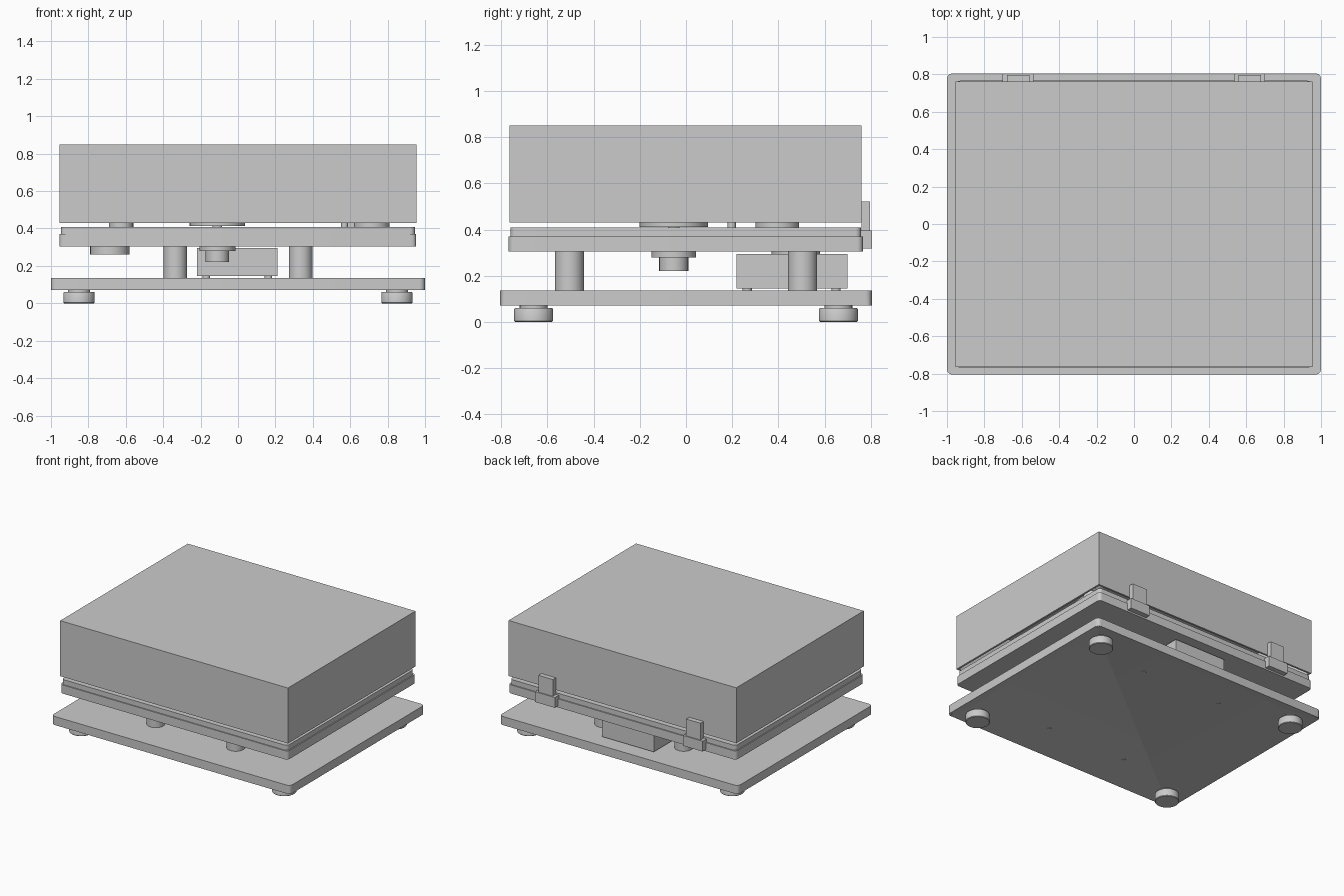
import bpy, bmesh
from math import radians
from mathutils import Vector

if "Cube" in bpy.data.objects:
    bpy.data.objects.remove(bpy.data.objects["Cube"])


def finish(name, bm):
    mesh = bpy.data.meshes.new(name)
    bmesh.ops.recalc_face_normals(bm, faces=bm.faces)
    bm.to_mesh(mesh)
    bm.free()
    obj = bpy.data.objects.new(name, mesh)
    bpy.context.collection.objects.link(obj)
    bpy.context.view_layer.objects.active = obj
    for o in bpy.context.selected_objects:
        o.select_set(False)
    obj.select_set(True)
    bpy.ops.object.shade_smooth_by_angle(angle=radians(35))
    return obj


def slab(name, x, y, z, corner=0, groove=None):
    """Box from (min, max) pairs, with optional rounded vertical edges and a recessed underside."""
    bm = bmesh.new()
    bmesh.ops.create_cube(bm, size=1)
    for v in bm.verts:
        v.co = [sum(r) / 2 + c * (r[1] - r[0]) for r, c in zip((x, y, z), v.co)]
    if corner:
        edges = [e for e in bm.edges if abs(e.verts[0].co.z - e.verts[1].co.z) > 1e-4]
        bmesh.ops.bevel(bm, geom=edges, offset=corner, segments=6, profile=0.5, affect='EDGES')
    if groove:
        bm.normal_update()
        under = [f for f in bm.faces if f.normal.z < -0.9]
        bmesh.ops.inset_region(bm, faces=under, thickness=groove)
        for v in {v for f in under for v in f.verts}:
            v.co.z += 0.006
    return finish(name, bm)


def turned(name, profile, loc, segments=48):
    """Solid of revolution from (radius, z) points, closed on the axis."""
    bm = bmesh.new()
    pts = [(0, profile[0][1])] + profile + [(0, profile[-1][1])]
    vs = [bm.verts.new((r, 0, z)) for r, z in pts]
    edges = [bm.edges.new(p) for p in zip(vs, vs[1:])]
    bmesh.ops.spin(bm, geom=vs + edges, axis=(0, 0, 1), cent=(0, 0, 0),
                   angle=radians(360), steps=segments)
    bmesh.ops.remove_doubles(bm, verts=bm.verts, dist=1e-5)
    obj = finish(name, bm)
    obj.location = (*loc, 0)
    return obj


def rod(name, a, b, radius):
    a, b = Vector(a), Vector(b)
    bm = bmesh.new()
    bmesh.ops.create_cone(bm, cap_ends=True, segments=24, radius1=radius,
                          radius2=radius, depth=(b - a).length)
    obj = finish(name, bm)
    obj.location = (a + b) / 2
    obj.rotation_euler = (b - a).to_track_quat('Z', 'Y').to_euler()
    return obj


# Lower base, feet, pillars and the screw heads under them
slab("lower_base", (-1, 1), (-0.805, 0.805), (0.07, 0.135), 0.03, 0.06)
for sx in (-1, 1):
    for sy in (-1, 1):
        turned("foot", [(0.08, 0), (0.084, 0.004), (0.084, 0.055), (0.081, 0.06),
                        (0.06, 0.06), (0.06, 0.08)], (sx * 0.85, sy * 0.66))
        turned("pillar", [(0.063, 0.133), (0.063, 0.307)], (sx * 0.335, sy * 0.505))
        turned("screw_head", [(0.013, 0.073), (0.013, 0.078)], (sx * 0.335, sy * 0.505), 16)

# Power supply box on four small feet
slab("power_box", (-0.22, 0.212), (0.218, 0.70), (0.145, 0.295))
for x in (-0.17, 0.163):
    for y in (0.265, 0.65):
        turned("power_box_foot", [(0.02, 0.134), (0.02, 0.146)], (x, y), 24)

# Plinth in two layers
slab("plinth", (-0.955, 0.953), (-0.768, 0.766), (0.305, 0.37), 0.025)
slab("deck", (-0.947, 0.945), (-0.76, 0.758), (0.37, 0.408), 0.025)

# Bearing, platter and spindle
centre = (-0.11, -0.053)
turned("bearing", [(0.063, 0.22), (0.063, 0.28), (0.096, 0.28), (0.096, 0.306)], centre)
turned("sub_platter", [(0.025, 0.405), (0.025, 0.412), (0.148, 0.412), (0.148, 0.45)], centre)
turned("platter", [(0.59, 0.445), (0.6, 0.455), (0.6, 0.53), (0.59, 0.54)], centre, 96)
turned("spindle", [(0.014, 0.53), (0.014, 0.58), (0.006, 0.59)], centre, 24)

# Motor below the deck, pulley above
turned("motor", [(0.105, 0.262), (0.105, 0.306)], (-0.685, 0.475))
turned("pulley", [(0.065, 0.406), (0.065, 0.43), (0.04, 0.43), (0.04, 0.52)], (-0.625, 0.415))

# Tonearm
pivot = (0.715, 0.395)
turned("tonearm_base", [(0.095, 0.406), (0.095, 0.45), (0.055, 0.45), (0.055, 0.6)], pivot)
turned("arm_rest", [(0.018, 0.406), (0.018, 0.56)], (0.57, 0.198), 24)
rod("tonearm", (0.735, 0.58, 0.62), (0.64, -0.42, 0.6), 0.014)
rod("counterweight", (0.733, 0.62, 0.62), (0.725, 0.5, 0.62), 0.055)
slab("headshell", (0.60, 0.67), (-0.53, -0.40), (0.585, 0.605))
slab("cartridge", (0.61, 0.66), (-0.52, -0.44), (0.55, 0.585))

# Hollow dust cover, open underneath
bm = bmesh.new()
bmesh.ops.create_cube(bm, size=1)
for v in bm.verts:
    v.co = (v.co.x * 1.908, v.co.y * 1.526 - 0.002, 0.64 + v.co.z * 0.42)
bm.normal_update()
bottom = [f for f in bm.faces if f.normal.z < -0.9]
bmesh.ops.inset_region(bm, faces=bottom, thickness=0.02)
hole = bmesh.ops.extrude_face_region(bm, geom=bottom)
for v in [g for g in hole["geom"] if isinstance(g, bmesh.types.BMVert)]:
    v.co.z += 0.40
bmesh.ops.delete(bm, geom=[f for f in bottom if f.is_valid], context='FACES')
finish("dust_cover", bm)

# Lid hinges on the back
for x in (-0.62, 0.618):
    slab("hinge_bracket", (x - 0.083, x + 0.083), (0.755, 0.805), (0.317, 0.395))
    slab("hinge_plate", (x - 0.06, x + 0.06), (0.76, 0.797), (0.395, 0.522))
